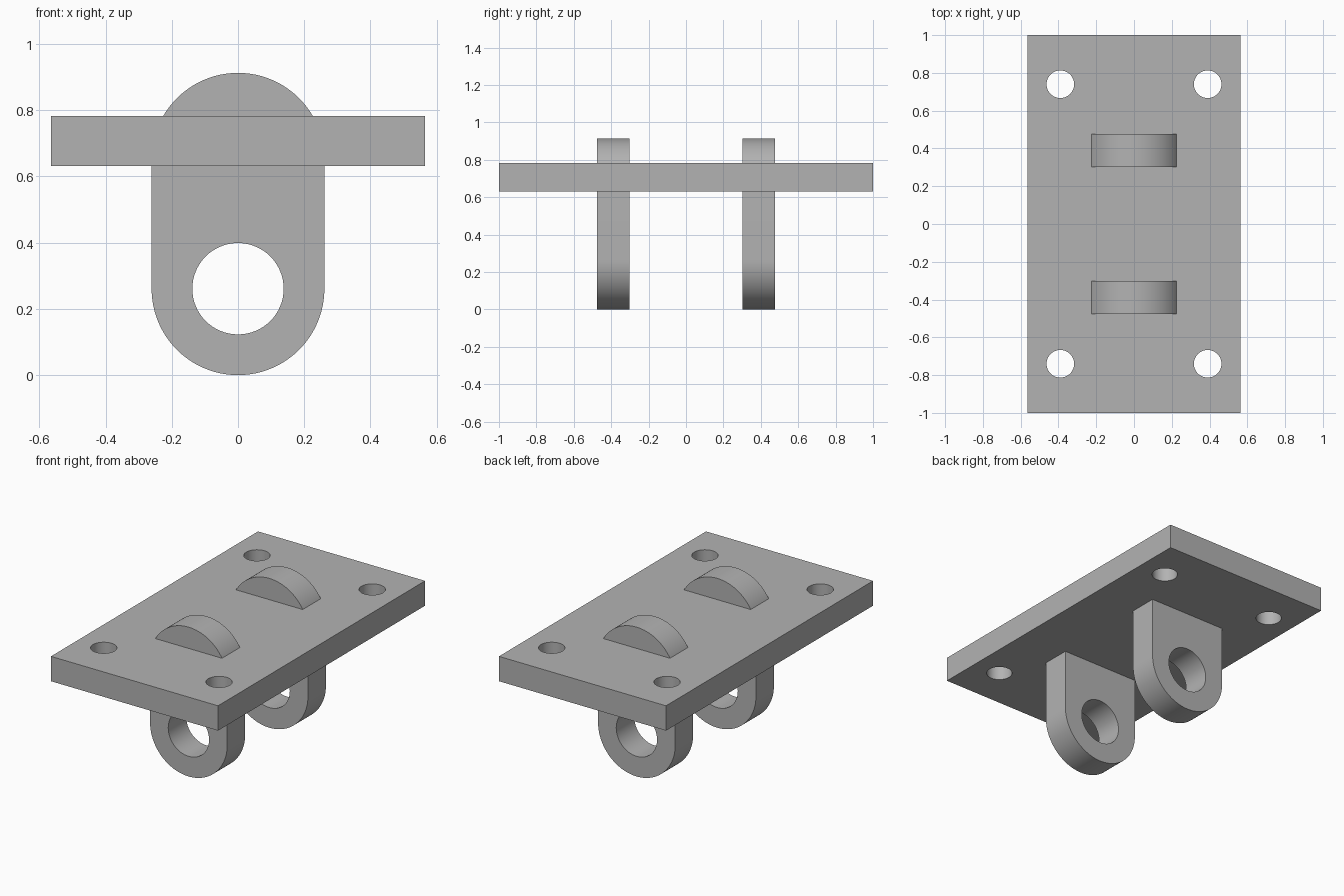
import bpy, bmesh
from math import cos, sin, pi, radians
from mathutils import Matrix, Vector

default = bpy.data.objects.get("Cube")
if default:
    bpy.data.objects.remove(default)

grey = bpy.data.materials.new("plain grey")
grey.use_nodes = True
colour = (0.45, 0.45, 0.45, 1)
grey.diffuse_color = colour
grey.node_tree.nodes["Principled BSDF"].inputs["Base Color"].default_value = colour


def arc(cx, cy, radius, start, end, steps):
    """Points along an arc, both ends included."""
    angles = [start + (end - start) * i / steps for i in range(steps + 1)]
    return [(cx + radius * cos(a), cy + radius * sin(a)) for a in angles]


def circle(cx, cy, radius):
    return arc(cx, cy, radius, 0, 2 * pi, 64)[:-1]


def extrude_profile(name, loops, depth, matrix):
    """Fill an outline with holes, then extrude it along its normal."""
    bm = bmesh.new()
    for loop in loops:
        verts = [bm.verts.new((x, y, 0)) for x, y in loop]
        for i, v in enumerate(verts):
            bm.edges.new((verts[i - 1], v))
    bmesh.ops.triangle_fill(bm, use_beauty=True, use_dissolve=False,
                            edges=bm.edges[:], normal=Vector((0, 0, 1)))
    extruded = bmesh.ops.extrude_face_region(bm, geom=bm.faces[:], use_keep_orig=True)
    top = [g for g in extruded["geom"] if isinstance(g, bmesh.types.BMVert)]
    bmesh.ops.translate(bm, verts=top, vec=(0, 0, depth))
    bmesh.ops.recalc_face_normals(bm, faces=bm.faces[:])
    bm.transform(matrix)
    mesh = bpy.data.meshes.new(name)
    bm.to_mesh(mesh)
    bm.free()
    mesh.materials.append(grey)
    obj = bpy.data.objects.new(name, mesh)
    bpy.context.collection.objects.link(obj)
    bpy.ops.object.select_all(action="DESELECT")
    obj.select_set(True)
    bpy.context.view_layer.objects.active = obj
    bpy.ops.object.shade_smooth_by_angle(angle=radians(30))
    return obj


# Mounting plate with four bolt holes
half_x, half_y = 0.565, 1.0
outline = [(-half_x, -half_y), (half_x, -half_y), (half_x, half_y), (-half_x, half_y)]
bolt_holes = [circle(sx * 0.39, sy * 0.74, 0.073) for sx in (-1, 1) for sy in (-1, 1)]
extrude_profile("mounting_plate", [outline] + bolt_holes, 0.152,
                Matrix.Translation((0, 0, 0.631)))

# Two round-ended lugs that pass through the plate, each with a pin hole
lug_radius, lug_top, lug_depth = 0.261, 0.913, 0.174
lug = (arc(0, lug_radius, lug_radius, pi, 2 * pi, 48)
       + arc(0, lug_top - lug_radius, lug_radius, 0, pi, 48))
upright = Matrix.Rotation(pi / 2, 4, "X")
for name, y in (("front_lug", -0.39), ("back_lug", 0.39)):
    place = Matrix.Translation((0, y + lug_depth / 2, 0)) @ upright
    extrude_profile(name, [lug, circle(0, lug_radius, 0.138)], lug_depth, place)
